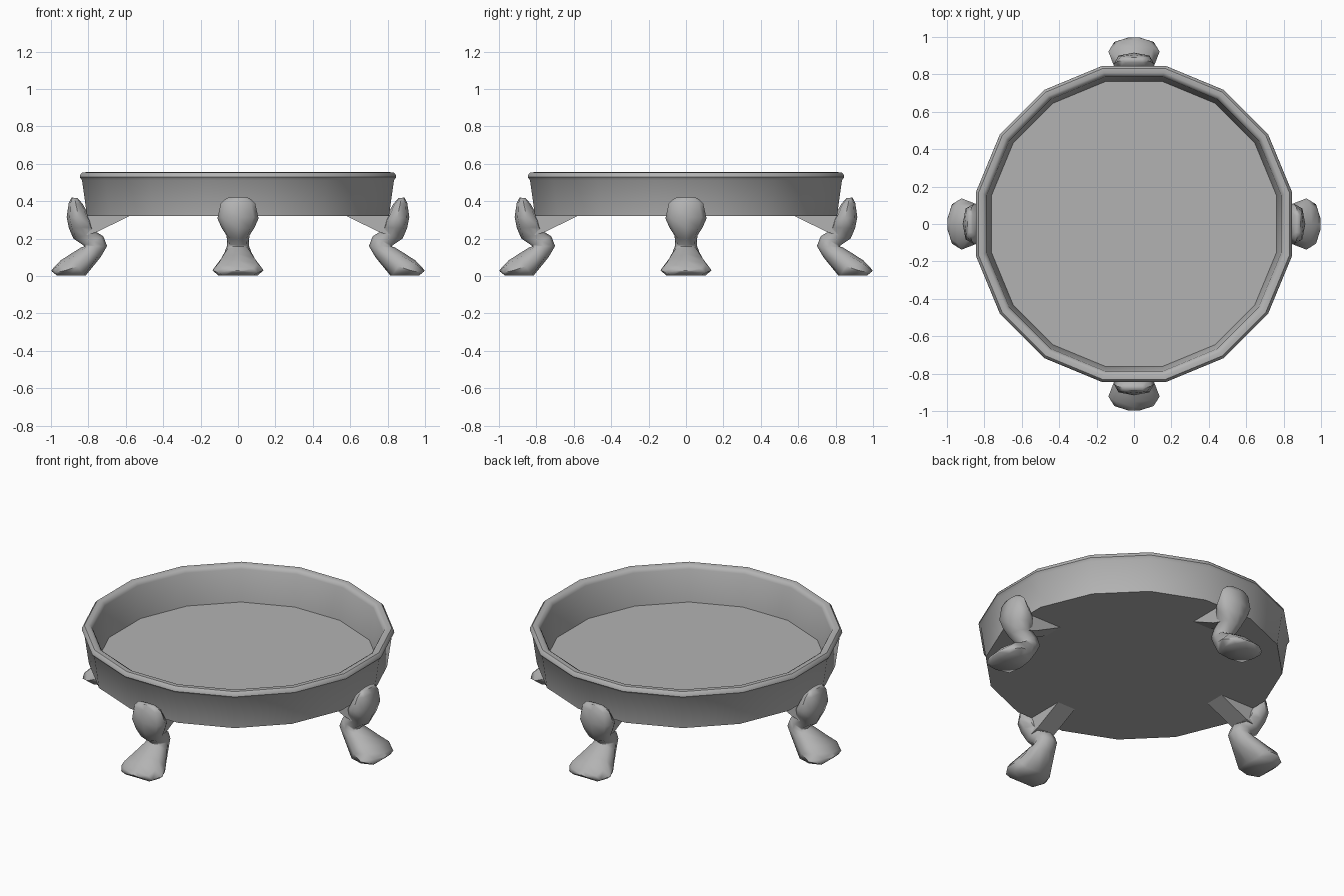
import bpy, bmesh, math
from mathutils import Matrix

if "Cube" in bpy.data.objects:
    bpy.data.objects.remove(bpy.data.objects["Cube"])

# Mid-grey finish shared by every part
grey = bpy.data.materials.new("mid_grey")
grey.diffuse_color = (.45, .45, .45, 1)
grey.use_nodes = True
grey.node_tree.nodes["Principled BSDF"].inputs["Base Color"].default_value = grey.diffuse_color


def finish(bm, name, smooth=None):
    bmesh.ops.recalc_face_normals(bm, faces=bm.faces)
    me = bpy.data.meshes.new(name)
    bm.to_mesh(me)
    bm.free()
    me.materials.append(grey)
    ob = bpy.data.objects.new(name, me)
    bpy.context.collection.objects.link(ob)
    if smooth:
        bpy.ops.object.select_all(action='DESELECT')
        ob.select_set(True)
        bpy.context.view_layer.objects.active = ob
        bpy.ops.object.shade_smooth_by_angle(angle=math.radians(smooth))
    return ob


def loft(bm, rings):
    """Skin closed rings of points and cap both ends."""
    vs = [[bm.verts.new(p) for p in r] for r in rings]
    n = len(vs[0])
    for a, b in zip(vs, vs[1:]):
        for i in range(n):
            j = (i + 1) % n
            bm.faces.new((a[i], a[j], b[j], b[i]))
    bm.faces.new(vs[0])
    bm.faces.new(vs[-1])


# Tray: 16-sided lathe, from underside over the rolled rim to the inner floor
SIDES = 16
profile = [(.807, .32), (.834, .512), (.846, .528), (.843, .542),
           (.832, .554), (.808, .555), (.794, .547), (.786, .532), (.762, .342)]
k = 1 / math.cos(math.pi / SIDES)
rings = []
for r, z in profile:
    rings.append([(r * k * math.cos((i + .5) * math.tau / SIDES),
                   r * k * math.sin((i + .5) * math.tau / SIDES), z)
                  for i in range(SIDES)])
bm = bmesh.new()
loft(bm, rings)
finish(bm, "round_tray", 45)

# Leg sections: (outer r, outer z, inner r, inner z, half width)
sections = [
    (.890, .419, .858, .417, .060),
    (.905, .390, .830, .385, .092),
    (.916, .315, .785, .300, .110),
    (.904, .255, .770, .262, .088),
    (.880, .200, .757, .235, .062),
    (.824, .162, .720, .212, .058),
    (.824, .157, .700, .160, .060),
    (.838, .153, .735, .100, .072),
    (.898, .116, .815, -.012, .112),
    (.950, .082, .895, -.022, .137),
    (.982, .048, .965, -.012, .105),
    (.998, .030, .993, .022, .035),
]


def leg(name, rot):
    bm = bmesh.new()
    rings = []
    for ro, zo, ri, zi, w in sections:
        ring = []
        for i in range(8):
            a = i * math.tau / 8
            full = 1.07 if i % 2 else 1    # slightly squared oval
            t = full * math.cos(a) / 2
            ring.append(((ro + ri) / 2 + t * (ro - ri), full * w * math.sin(a),
                         max(0.002, (zo + zi) / 2 + t * (zo - zi))))
        rings.append(ring)
    loft(bm, rings)
    bm.transform(rot)
    finish(bm, name, 60)


def bracket(name, rot):
    outline = [(.57, .325), (.82, .325), (.82, .215), (.755, .235)]
    bm = bmesh.new()
    loft(bm, [[(r, y, z) for r, z in outline] for y in (-.06, .06)])
    bm.transform(rot)
    finish(bm, name)


# Four bandy legs with wedge brackets under the tray
for i, side in enumerate(("right", "back", "left", "front")):
    rot = Matrix.Rotation(i * math.pi / 2, 4, 'Z')
    leg(side + "_leg", rot)
    bracket(side + "_bracket", rot)
